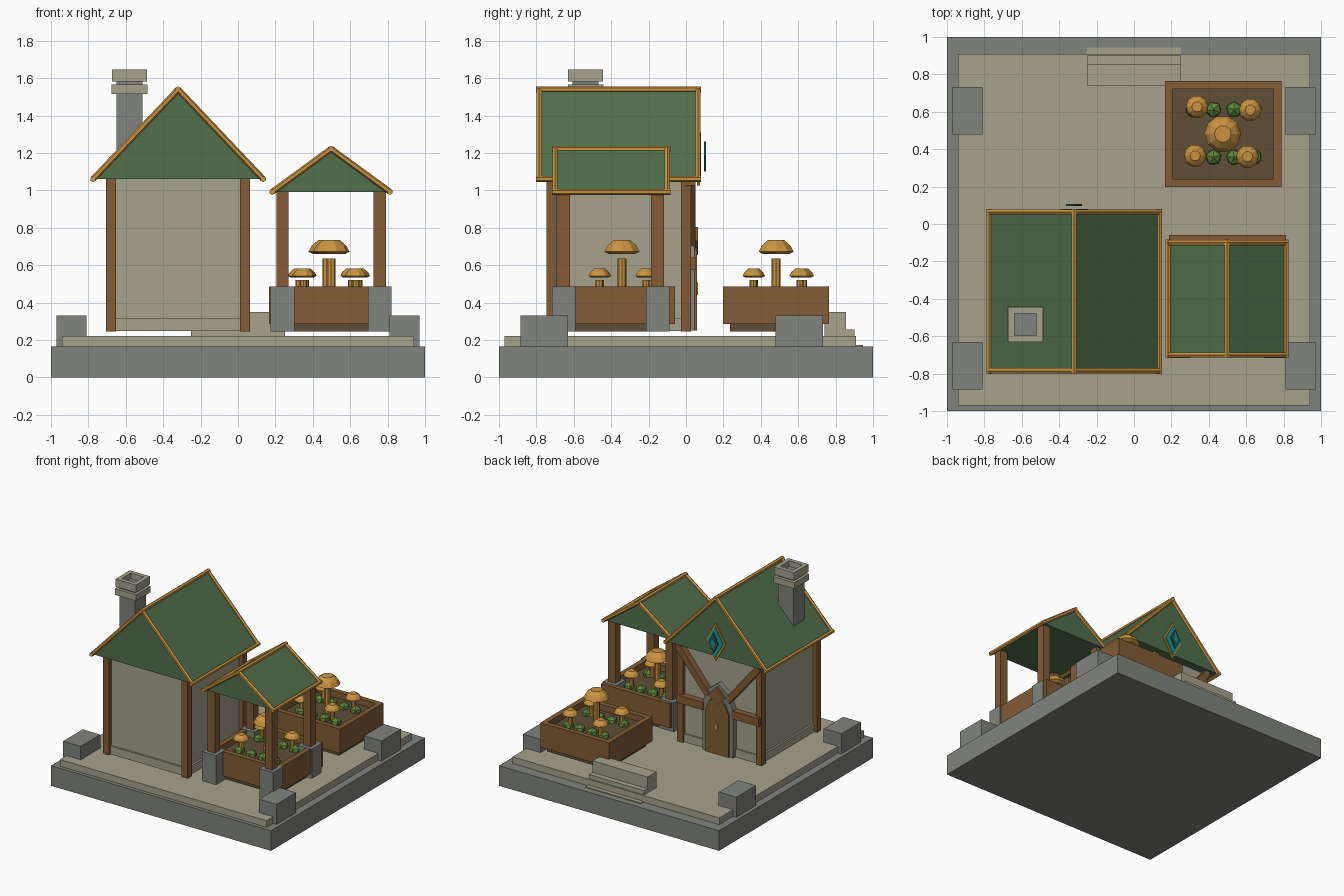
import bpy, bmesh, math, random
from mathutils import Vector

if "Cube" in bpy.data.objects:
    bpy.data.objects.remove(bpy.data.objects["Cube"], do_unlink=True)
random.seed(4)


def material(name, code):
    rgb = [int(code[i:i + 2], 16) / 255 for i in (0, 2, 4)]
    lin = [c / 12.92 if c < 0.04 else ((c + 0.055) / 1.055) ** 2.4 for c in rgb] + [1]
    m = bpy.data.materials.new(name)
    m.use_nodes = True
    m.diffuse_color = lin
    m.node_tree.nodes["Principled BSDF"].inputs["Base Color"].default_value = lin
    return m


STONE = material("grey stone", "80837d")
PALE = material("pale stone", "a6a28c")
GREEN = material("roof green", "51704c")
GOLD = material("gold", "ca9440")
WOOD = material("wood", "835c36")
SOIL = material("soil", "5f4f37")
LEAF = material("leaf", "5d8a3c")
TEAL = material("teal", "1c9490")
DEEP = material("deep teal", "1d5c5c")


def finish(name, bm, mat):
    bmesh.ops.recalc_face_normals(bm, faces=bm.faces)
    me = bpy.data.meshes.new(name)
    bm.to_mesh(me)
    bm.free()
    me.materials.append(mat)
    ob = bpy.data.objects.new(name, me)
    bpy.context.collection.objects.link(ob)
    return ob


def box(name, x, y, z, mat):
    bm = bmesh.new()
    for v in bmesh.ops.create_cube(bm, size=1)["verts"]:
        v.co = [r[0] + (c + 0.5) * (r[1] - r[0]) for r, c in zip((x, y, z), v.co)]
    return finish(name, bm, mat)


def prism(name, outline, y0, y1, mat):
    """Extrude an x-z outline along y."""
    bm = bmesh.new()
    face = bm.faces.new([bm.verts.new((x, y0, z)) for x, z in outline])
    out = bmesh.ops.extrude_face_region(bm, geom=[face])["geom"]
    bmesh.ops.translate(bm, vec=(0, y1 - y0, 0), verts=[g for g in out if isinstance(g, bmesh.types.BMVert)])
    return finish(name, bm, mat)


def rod(name, p, q, radius, mat, sides=6):
    p, q = Vector(p), Vector(q)
    bm = bmesh.new()
    bmesh.ops.create_cone(bm, cap_ends=True, segments=sides, radius1=radius, radius2=radius, depth=(q - p).length)
    ob = finish(name, bm, mat)
    ob.location = (p + q) / 2
    ob.rotation_mode = 'QUATERNION'
    ob.rotation_quaternion = (q - p).to_track_quat('Z', 'Y')
    return ob


def diamond(name, x, z, w, h, y0, y1, mat):
    prism(name, [(x - w, z), (x, z - h), (x + w, z), (x, z + h)], y0, y1, mat)


def ring(name, x, y, z, t, mat):
    """Hollow rectangular frame with wall thickness t."""
    for i in (0, 1):
        box(name + "_side", (x[i] - t * i, x[i] + t * (1 - i)), y, z, mat)
        box(name + "_end", (x[0] + t, x[1] - t), (y[i] - t * i, y[i] + t * (1 - i)), z, mat)


def roof(name, x, half, y0, y1, low, high):
    """Solid gable roof with gold rods along its edges."""
    prism(name, [(x - half, low), (x + half, low), (x, high)], y0, y1, GREEN)
    r = 0.016
    rod(name + "_ridge", (x, y0 - r, high), (x, y1 + r, high), r, GOLD)
    for s in (-1, 1):
        e = x + s * half
        rod(name + "_eave", (e, y0 - r, low), (e, y1 + r, low), r, GOLD)
        for y in (y0, y1):
            rod(name + "_rake", (e, y, low), (x, y, high), r, GOLD)


def mushroom(x, y, z, cap_z, s):
    rod("mushroom_stem", (x, y, z), (x, y, cap_z - 0.025 * s), 0.012 + 0.012 * s, GOLD, 8)
    bm = bmesh.new()
    rings = []
    for r, h in ((0.075, 0), (0.098, 0.012), (0.08, 0.045), (0.045, 0.075)):
        rings.append([bm.verts.new((r * s * math.cos(a * math.tau / 10), r * s * math.sin(a * math.tau / 10), h * s))
                      for a in range(10)])
    bm.faces.new(rings[0])
    bm.faces.new(rings[-1])
    for lower, upper in zip(rings, rings[1:]):
        for i in range(10):
            j = (i + 1) % 10
            bm.faces.new((lower[i], lower[j], upper[j], upper[i]))
    finish("mushroom_cap", bm, GOLD).location = (x, y, cap_z)


def planter(cx, cy):
    w, d = 0.312, 0.283
    box("planter_foot", (cx - w + 0.035, cx + w - 0.035), (cy - d + 0.035, cy + d - 0.035), (0.245, 0.29), SOIL)
    ring("planter_wall", (cx - w, cx + w), (cy - d, cy + d), (0.285, 0.485), 0.042, WOOD)
    box("planter_soil", (cx - w + 0.04, cx + w - 0.04), (cy - d + 0.04, cy + d - 0.04), (0.287, 0.435), SOIL)
    mushroom(cx - 0.002, cy, 0.43, 0.66, 1)
    for dx, dy in ((-0.14, 0.145), (0.145, 0.128), (-0.15, -0.117), (0.13, -0.122)):
        mushroom(cx + dx, cy + dy, 0.43, 0.535, 0.62)
    for dx in (-0.16, -0.052, 0.058, 0.165):
        for dy in (-0.125, 0.13):
            bm = bmesh.new()
            bmesh.ops.create_icosphere(bm, subdivisions=1, radius=0.046)
            bush = finish("bush", bm, LEAF)
            bush.location = (cx + dx, cy + dy, 0.44)
            bush.rotation_euler.z = random.uniform(0, 3)


# Platform, corner blocks and back steps
box("base_slab", (-1, 1), (-1, 1), (0, 0.165), STONE)
box("paving", (-0.94, 0.94), (-0.97, 0.91), (0.16, 0.22), PALE)
for x in (-0.89, 0.89):
    for y in (-0.758, 0.605):
        box("corner_block", (x - 0.08, x + 0.08), (y - 0.127, y + 0.127), (0.16, 0.33), STONE)
for back, top in ((0.855, 0.35), (0.9, 0.255), (0.945, 0.172)):
    box("step", (-0.25, 0.25), (0.74, back), (0.1, top), PALE)

# House walls and corner posts
box("house_wall", (-0.67, 0.03), (-0.71, 0.0), (0.247, 1.07), PALE)
box("wall_plinth", (-0.685, 0.045), (-0.725, 0.012), (0.247, 0.315), PALE)
for x in (-0.68, 0.037):
    for y in (-0.718, 0.0):
        box("house_post", (x - 0.027, x + 0.027), (y - 0.027, y + 0.027), (0.245, 1.07), WOOD)
roof("house_roof", -0.32, 0.455, -0.785, 0.065, 1.06, 1.54)

# Doorway with arch, beams and braces
cx = -0.32


def arch(name, half, shoulder, bend, peak, y1, mat):
    right = [(half, 0.25), (half, shoulder), (half * 0.65, bend)]
    outline = [(cx + x, z) for x, z in right] + [(cx, peak)] + [(cx - x, z) for x, z in reversed(right)]
    prism(name, outline, 0, y1, mat)


arch("door_arch", 0.14, 0.64, 0.76, 0.83, 0.045, STONE)
arch("door", 0.105, 0.6, 0.68, 0.71, 0.058, WOOD)
diamond("door_crest", cx, 0.73, 0.07, 0.075, 0.04, 0.064, WOOD)
diamond("door_handle", cx, 0.475, 0.015, 0.035, 0.05, 0.064, GOLD)
for s in (-1, 1):
    inner, outer = cx + s * 0.13, cx + s * 0.375
    box("cross_beam", sorted((inner, outer))[:2], (0, 0.05), (0.575, 0.64), WOOD)
    prism("brace", [(cx + s * 0.07, 0.725), (cx + s * 0.105, 0.69), (cx + s * 0.385, 1.025), (cx + s * 0.385, 1.06),
                    (cx + s * 0.345, 1.06)], 0, 0.052, WOOD)

# Gable ornament
diamond("ornament_rim", cx, 1.18, 0.09, 0.155, 0.06, 0.074, GOLD)
diamond("ornament_field", cx, 1.18, 0.073, 0.128, 0.07, 0.08, TEAL)
diamond("ornament_gem", cx, 1.18, 0.043, 0.08, 0.096, 0.106, DEEP)
diamond("ornament_core", cx, 1.18, 0.022, 0.045, 0.1, 0.108, TEAL)

# Chimney
box("chimney_shaft", (-0.65, -0.51), (-0.607, -0.467), (1.1, 1.6), STONE)
ring("chimney_collar", (-0.675, -0.485), (-0.632, -0.442), (1.515, 1.565), 0.035, PALE)
ring("chimney_crown", (-0.673, -0.487), (-0.63, -0.444), (1.582, 1.645), 0.034, PALE)

# Pavilion
roof("pavilion_roof", 0.498, 0.315, -0.7, -0.1, 0.992, 1.222)
for x in (0.238, 0.758):
    for y in (-0.653, -0.152):
        box("pavilion_post", (x - 0.033, x + 0.033), (y - 0.034, y + 0.034), (0.4, 1.0), WOOD)
        box("pavilion_footing", (x - 0.063, x + 0.063), (y - 0.063, y + 0.063), (0.245, 0.487), STONE)

# Planters
planter(0.5, -0.342)
planter(0.477, 0.482)
